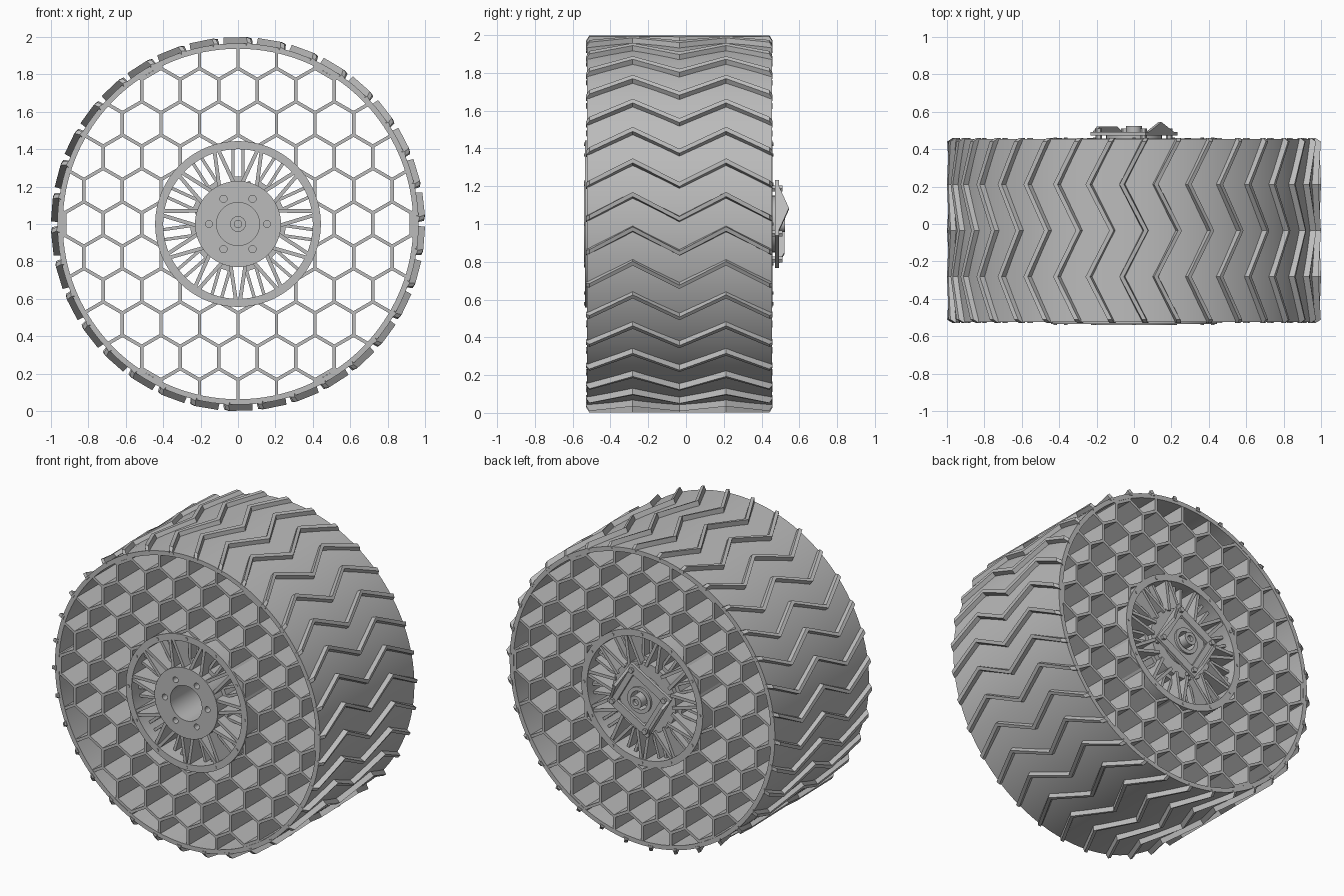
import bpy, bmesh, math
from math import cos, sin, pi, radians, sqrt
from mathutils import Vector

cube = bpy.data.objects.get("Cube")
if cube:
    bpy.data.objects.remove(cube, do_unlink=True)

grey = bpy.data.materials.new("mid_grey")
grey.use_nodes = True
colour = (0.5, 0.5, 0.5, 1)
grey.diffuse_color = colour
grey.node_tree.nodes["Principled BSDF"].inputs["Base Color"].default_value = colour

FRONT, BACK = -0.525, 0.455
CELL = 0.206           # honeycomb spacing
TREADS, SPOKES = 34, 11
parts = []


def polar(r, a, y):
    """Point around the wheel axle, which runs along y at z = 1."""
    return Vector((r * cos(a), y, 1 + r * sin(a)))


def finish(name, bm):
    bmesh.ops.recalc_face_normals(bm, faces=bm.faces)
    mesh = bpy.data.meshes.new(name)
    bm.to_mesh(mesh)
    bm.free()
    mesh.materials.append(grey)
    obj = bpy.data.objects.new(name, mesh)
    bpy.context.collection.objects.link(obj)
    parts.append(obj)
    return obj


def loft(bm, loops, closed=False):
    """Skin a list of matching point loops, capping the ends if open."""
    rings = [[bm.verts.new(p) for p in loop] for loop in loops]
    pairs = list(zip(rings, rings[1:]))
    if closed:
        pairs.append((rings[-1], rings[0]))
    else:
        bm.faces.new(rings[0])
        bm.faces.new(rings[-1])
    for a, b in pairs:
        for i in range(len(a)):
            j = (i + 1) % len(a)
            bm.faces.new((a[i], a[j], b[j], b[i]))


def add_tube(bm, inner, outer, y0, y1, n=64, turn=0.0):
    section = ((inner, y0), (outer, y0), (outer, y1), (inner, y1))
    loft(bm, [[polar(r, turn + 2 * pi * i / n, y) for r, y in section]
              for i in range(n)], closed=True)


def tube(name, *args, **kw):
    bm = bmesh.new()
    add_tube(bm, *args, **kw)
    return finish(name, bm)


def add_rod(bm, centre, radius, y0, y1, n=16):
    """Solid cylinder along y."""
    loft(bm, [[Vector((centre.x + radius * cos(2 * pi * i / n), y,
                       centre.z + radius * sin(2 * pi * i / n)))
               for i in range(n)] for y in (y0, y1)])


def rods(name, count, ring, turn, radius, y0, y1, n=16):
    bm = bmesh.new()
    for k in range(count):
        add_rod(bm, polar(ring, turn + 2 * pi * k / count, 0), radius, y0, y1, n)
    return finish(name, bm)


def add_bar(bm, p, q, width, y0, y1):
    """Straight wall between two points, running through the wheel's depth."""
    d = (q - p).normalized()
    side = Vector((-d.z, 0, d.x)) * width / 2
    corners = (p + side, q + side, q - side, p - side)
    loft(bm, [[Vector((c.x, y, c.z)) for c in corners] for y in (y0, y1)])


# Outer band
tube("tyre_band", 0.937, 0.966, FRONT, BACK, n=128)

# Zigzag tread ridges
bm = bmesh.new()
swing, width = 0.13, 0.036
span = BACK - FRONT
stations = [(0, 0, 0.972), (0.018, 0.07, 1), (0.25, 1, 1), (0.5, 0, 1),
            (0.75, 1, 1), (0.982, 0.07, 1), (1, 0, 0.972)]
for k in range(TREADS):
    start = pi / 2 - (swing + width) / 2 + 2 * pi * k / TREADS
    loops = []
    for t, shift, top in stations:
        a, y = start + swing * shift, FRONT - 0.004 + (span + 0.008) * t
        loops.append([polar(0.955, a, y), polar(0.955, a + width, y),
                      polar(top, a + width * 0.85, y),
                      polar(top - 0.006, a + width * 0.2, y)])
    loft(bm, loops)
finish("tread_ridges", bm)

# Honeycomb web, clipped between the rim and the band
bm = bmesh.new()
circum = CELL / sqrt(3)
walls = {}
for row in range(-6, 7):
    for col in range(-6, 7):
        c = Vector(((col + (row % 2) / 2) * CELL, 0, 1 + row * CELL * sqrt(3) / 2))
        pts = [c + Vector((circum * cos(a), 0, circum * sin(a)))
               for a in (radians(30 + 60 * i) for i in range(6))]
        for i in range(6):
            p, q = pts[i], pts[(i + 1) % 6]
            mid = (p + q) / 2
            walls[(round(mid.x, 2), round(mid.z, 2))] = (p, q)
axle_point = Vector((0, 0, 1))
for p, q in walls.values():
    inside = [s for s in (p.lerp(q, i / 40) for i in range(41))
              if 0.425 < (s - axle_point).length < 0.95]
    if len(inside) > 1:
        add_bar(bm, inside[0], inside[-1], 0.018, FRONT + 0.002, BACK - 0.002)
finish("honeycomb_web", bm)

# Rim
tube("rim_ring", 0.4, 0.443, FRONT - 0.01, BACK + 0.003, n=96)
rods("rim_bolts", 12, 0.422, radians(30), 0.009, FRONT - 0.014, BACK + 0.007, n=8)

# Spokes: pointed pairs reaching the rim, parallel pairs between them
points, slots = bmesh.new(), bmesh.new()
for k in range(SPOKES):
    a = pi / 2 + 2 * pi * k / SPOKES
    half = a + pi / SPOKES
    for s in (-1, 1):
        add_bar(points, polar(0.215, half + s * radians(11), 0),
                polar(0.41, half + s * radians(1.5), 0), 0.02, FRONT - 0.006, BACK - 0.005)
        across = Vector((-sin(a), 0, cos(a))) * 0.027 * s
        add_bar(slots, polar(0.21, a, 0) + across, polar(0.41, a, 0) + across,
                0.017, FRONT + 0.06, BACK - 0.05)
    add_bar(slots, polar(0.2, a, 0), polar(0.255, a, 0), 0.06, FRONT + 0.06, BACK - 0.05)
finish("pointed_spokes", points)
finish("slotted_spokes", slots)

# Hub with drilled bolt holes
hub = tube("hub", 0.115, 0.23, FRONT - 0.015, BACK - 0.02)
drill = rods("hole_cutter", 6, 0.155, 0, 0.019, FRONT - 0.1, FRONT + 0.08)
drill.hide_render = True
cut = hub.modifiers.new("bolt_holes", "BOOLEAN")
cut.operation = "DIFFERENCE"
cut.solver = "EXACT"
cut.object = drill
bpy.context.view_layer.update()
drilled = bpy.data.meshes.new_from_object(
    hub.evaluated_get(bpy.context.evaluated_depsgraph_get()))
hub.modifiers.clear()
hub.data = drilled
parts.remove(drill)
bpy.data.objects.remove(drill, do_unlink=True)

# Bearing at the bottom of the bore, and the axle
tube("bore_floor", 0.03, 0.118, -0.02, 0.42)
tube("bearing_ring", 0.06, 0.085, 0.41, 0.49, n=40)
tube("axle_collar", 0.02, 0.042, -0.06, 0.525, n=32)
rods("axle", 1, 0, 0, 0.022, -0.04, 0.505)

# Square mounting bracket on the back
corner = radians(75)
tube("bracket_frame", 0.165, 0.24, 0.472, 0.492, n=4, turn=corner)
tube("bracket_plate", 0.07, 0.15, 0.44, 0.476, n=32)
rods("bracket_bolts", 4, 0.195, corner, 0.018, 0.42, 0.51, n=6)


def gusset(name, a, profile):
    """Upright plate along one bracket edge; profile gives (along, y)."""
    p, q = polar(0.24, a, 0), polar(0.24, a - pi / 2, 0)
    inward = polar(0.018, a - pi / 4, 0) - axle_point
    outline = [p.lerp(q, t) + Vector((0, y, 0)) for t, y in profile]
    bm = bmesh.new()
    loft(bm, [outline, [v - inward for v in outline]])
    finish(name, bm)


gusset("tall_gusset", corner, [(0, 0.478), (1, 0.478), (0.5, 0.545)])
gusset("low_gusset", corner + pi, [(0, 0.478), (1, 0.478), (0.8, 0.522), (0.25, 0.522)])

# Shading: smooth curves with crisp edges
bpy.ops.object.select_all(action="DESELECT")
for obj in parts:
    obj.select_set(True)
bpy.context.view_layer.objects.active = parts[0]
bpy.ops.object.shade_smooth_by_angle(angle=radians(25))
